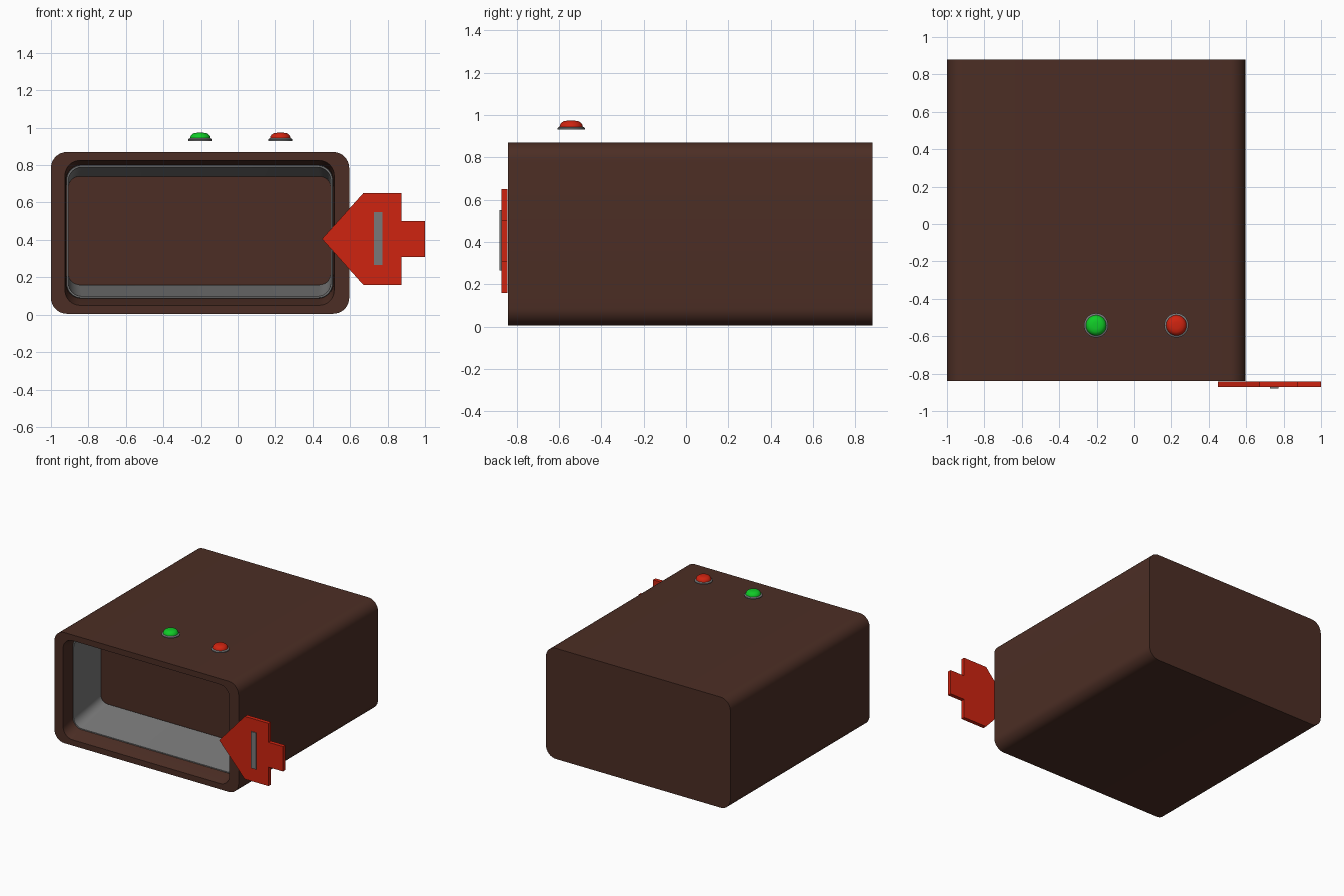
import bpy, bmesh, math
from mathutils import Vector

cube = bpy.data.objects.get("Cube")
if cube:
    bpy.data.objects.remove(cube, do_unlink=True)


def material(name, rgb):
    m = bpy.data.materials.new(name)
    m.use_nodes = True
    m.diffuse_color = (*rgb, 1)
    m.node_tree.nodes["Principled BSDF"].inputs["Base Color"].default_value = (*rgb, 1)
    return m


BROWN = material("dark brown", (0.072, 0.027, 0.018))
GREY = material("grey", (0.19, 0.19, 0.19))
RED = material("red", (0.62, 0.017, 0.005))
GREEN = material("green", (0.005, 0.6, 0.02))


def finish(name, bm, mat, angle=35):
    bmesh.ops.recalc_face_normals(bm, faces=bm.faces)
    mesh = bpy.data.meshes.new(name)
    bm.to_mesh(mesh)
    bm.free()
    mesh.materials.append(mat)
    ob = bpy.data.objects.new(name, mesh)
    bpy.context.collection.objects.link(ob)
    bpy.ops.object.select_all(action="DESELECT")
    ob.select_set(True)
    bpy.context.view_layer.objects.active = ob
    bpy.ops.object.shade_smooth_by_angle(angle=math.radians(angle))
    return ob


def rounded_ring(y, x0, x1, z0, z1, r, steps=8):
    """Rounded rectangle facing the front, at depth y."""
    pts = []
    corners = [(x1 - r, z1 - r), (x0 + r, z1 - r), (x0 + r, z0 + r), (x1 - r, z0 + r)]
    for k, (cx, cz) in enumerate(corners):
        for i in range(steps + 1):
            a = math.pi / 2 * (k + i / steps)
            pts.append(Vector((cx + r * math.cos(a), y, cz + r * math.sin(a))))
    return pts


def loft(name, rings, mat, cap_start=False, cap_end=False):
    bm = bmesh.new()
    loops = [[bm.verts.new(p) for p in ring] for ring in rings]
    for a, b in zip(loops, loops[1:]):
        for i in range(len(a)):
            j = (i + 1) % len(a)
            bm.faces.new((a[i], a[j], b[j], b[i]))
    if cap_start:
        bm.faces.new(loops[0])
    if cap_end:
        bm.faces.new(loops[-1])
    return finish(name, bm, mat)


def plate(name, outline, y_front, y_back, mat):
    """Flat x-z outline given thickness in y."""
    bm = bmesh.new()
    face = bm.faces.new([bm.verts.new((x, y_front, z)) for x, z in outline])
    ext = bmesh.ops.extrude_face_region(bm, geom=[face])
    verts = [g for g in ext["geom"] if isinstance(g, bmesh.types.BMVert)]
    bmesh.ops.translate(bm, verts=verts, vec=(0, y_back - y_front, 0))
    return finish(name, bm, mat, 20)


def lathe(name, profile, x, y, mat, sides=32):
    rings = [[Vector((x + r * math.cos(2 * math.pi * i / sides),
                      y + r * math.sin(2 * math.pi * i / sides), z))
              for i in range(sides)] for r, z in profile]
    return loft(name, rings, mat, True, True)


# Hollow case: outer shell, front border, recess and inner back wall
loft("case", [
    rounded_ring(0.88, -1, 0.595, 0.005, 0.87, 0.085),
    rounded_ring(-0.84, -1, 0.595, 0.005, 0.87, 0.085),
    rounded_ring(-0.84, -0.925, 0.515, 0.05, 0.825, 0.08),
    rounded_ring(-0.73, -0.92, 0.51, 0.085, 0.802, 0.08),
    rounded_ring(-0.39, -0.92, 0.51, 0.15, 0.75, 0.07),
], BROWN, True, True)

# Grey lining with a thin front rim, tapering towards the back wall
loft("lining", [
    rounded_ring(-0.73, -0.918, 0.508, 0.087, 0.8, 0.08),
    rounded_ring(-0.735, -0.915, 0.505, 0.09, 0.797, 0.078),
    rounded_ring(-0.735, -0.907, 0.497, 0.098, 0.789, 0.072),
    rounded_ring(-0.4, -0.907, 0.497, 0.16, 0.74, 0.06),
], GREY)

# Push buttons above the case
for side, x, mat in (("right", -0.203, GREEN), ("left", 0.227, RED)):
    lathe(side + "_button_base", [(0.065, 0.93), (0.065, 0.938), (0.056, 0.944)],
          x, -0.542, GREY)
    lathe(side + "_button_cap", [(0.055, 0.943), (0.053, 0.953), (0.046, 0.963),
                                 (0.036, 0.97), (0.018, 0.973)], x, -0.542, mat)

# Arrow-shaped lever plate with a raised bar
upper = [(0.45, 0.405), (0.67, 0.65), (0.875, 0.65), (0.875, 0.502), (1, 0.502)]
lower = [(x, 0.81 - z) for x, z in reversed(upper[1:])]
plate("lever_plate", upper + lower, -0.872, -0.842, RED)
plate("lever_bar", [(0.728, 0.265), (0.772, 0.265), (0.772, 0.55), (0.728, 0.55)],
      -0.88, -0.871, GREY)
